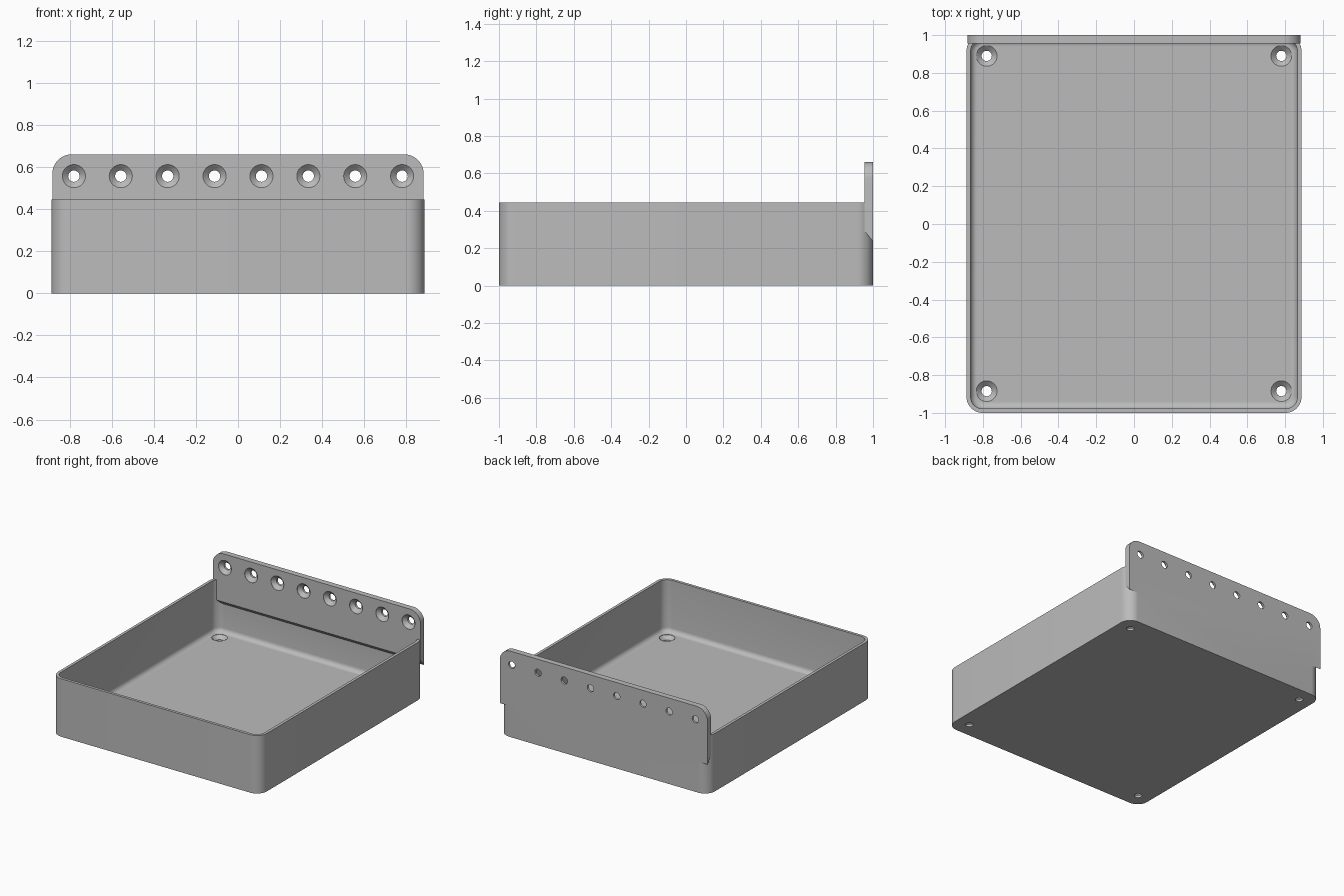
import bpy, bmesh, math
from mathutils import Matrix

if "Cube" in bpy.data.objects:
    bpy.data.objects.remove(bpy.data.objects["Cube"], do_unlink=True)

HX, HY, HEIGHT = 0.887, 1.0, 0.445      # tray half sizes and wall height
WALL, FLOOR, CORNER = 0.022, 0.045, 0.085
PLATE_HX, PLATE_TOP, PLATE_Y = 0.882, 0.66, 0.955

grey = bpy.data.materials.new("plain grey")
grey.use_nodes = True
grey.diffuse_color = (0.5, 0.5, 0.5, 1)
grey.node_tree.nodes["Principled BSDF"].inputs["Base Color"].default_value = (0.5, 0.5, 0.5, 1)


def rounded_rect(hx, hy, r, steps=10):
    pts = []
    for k, (sx, sy) in enumerate([(1, 1), (-1, 1), (-1, -1), (1, -1)]):
        for i in range(steps + 1):
            a = math.pi / 2 * (k + i / steps)
            pts.append((sx * (hx - r) + r * math.cos(a), sy * (hy - r) + r * math.sin(a)))
    return pts


def loft(name, rings):
    """Closed solid through a stack of rings with equal point counts."""
    bm = bmesh.new()
    loops = [[bm.verts.new(p) for p in ring] for ring in rings]
    for a, b in zip(loops, loops[1:]):
        for i in range(len(a)):
            j = (i + 1) % len(a)
            bm.faces.new((a[i], a[j], b[j], b[i]))
    bm.faces.new(loops[0][::-1])
    bm.faces.new(loops[-1])
    bmesh.ops.recalc_face_normals(bm, faces=bm.faces)
    mesh = bpy.data.meshes.new(name)
    bm.to_mesh(mesh)
    bm.free()
    mesh.materials.append(grey)
    obj = bpy.data.objects.new(name, mesh)
    bpy.context.collection.objects.link(obj)
    return obj


def box_loft(name, levels):
    """Rounded box from (inset, height) levels."""
    return loft(name, [[(x, y, z) for x, y in rounded_rect(HX - d, HY - d, max(CORNER - d, 0.02))]
                       for d, z in levels])


def combine(target, tool, operation):
    """Apply a boolean and remove the helper."""
    tool.hide_render = True
    mod = target.modifiers.new(operation, 'BOOLEAN')
    mod.operation, mod.object, mod.solver = operation, tool, 'EXACT'
    bpy.context.view_layer.objects.active = target
    bpy.ops.object.modifier_apply(modifier=mod.name)
    bpy.data.objects.remove(tool, do_unlink=True)


def screw_hole(matrix):
    """Countersunk hole cutter: local z = 0 is the wide face."""
    profile = [(0.027, -0.08), (0.027, -0.028), (0.055, -0.002), (0.055, 0.02)]
    rings = [[(r * math.cos(math.tau * i / 32), r * math.sin(math.tau * i / 32), z)
              for i in range(32)] for r, z in profile]
    cutter = loft("screw_hole_cutter", rings)
    cutter.data.transform(matrix)
    return cutter


# Open tray with a fillet where the walls meet the floor
tray = box_loft("tray_with_mounting_plate", [(0, 0), (0, HEIGHT)])
FILLET, STEPS = 0.035, 6
levels = []
for i in range(STEPS + 1):
    a = math.pi / 2 * i / STEPS
    levels.append((WALL + FILLET * (1 - math.sin(a)), FLOOR + FILLET * (1 - math.cos(a))))
combine(tray, box_loft("cavity_cutter", levels + [(WALL, HEIGHT + 0.1)]), 'DIFFERENCE')

# Mounting plate with rounded top corners and a sloping underside
R = 0.09
outline = []
for k, s in enumerate((1, -1)):
    for i in range(11):
        a = math.pi / 2 * (k + i / 10)
        outline.append((s * (PLATE_HX - R) + R * math.cos(a), PLATE_TOP - R + R * math.sin(a)))
plate = loft("mounting_plate", [[(x, y, z) for x, z in outline + [(-PLATE_HX, low), (PLATE_HX, low)]]
                                for y, low in ((PLATE_Y, 0.29), (HY, 0.237))])
combine(tray, plate, 'UNION')

# Row of countersunk holes along the plate, opening to the front
for i in range(8):
    x = -0.78 + 1.56 * i / 7
    combine(tray, screw_hole(Matrix.Translation((x, PLATE_Y, 0.557)) @ Matrix.Rotation(math.pi / 2, 4, 'X')),
            'DIFFERENCE')

# Countersunk holes in the four floor corners
for x in (-0.78, 0.78):
    for y in (-0.885, 0.89):
        combine(tray, screw_hole(Matrix.Translation((x, y, FLOOR))), 'DIFFERENCE')

bpy.ops.object.select_all(action='DESELECT')
tray.select_set(True)
bpy.context.view_layer.objects.active = tray
bpy.ops.object.shade_smooth_by_angle(angle=math.radians(30))
